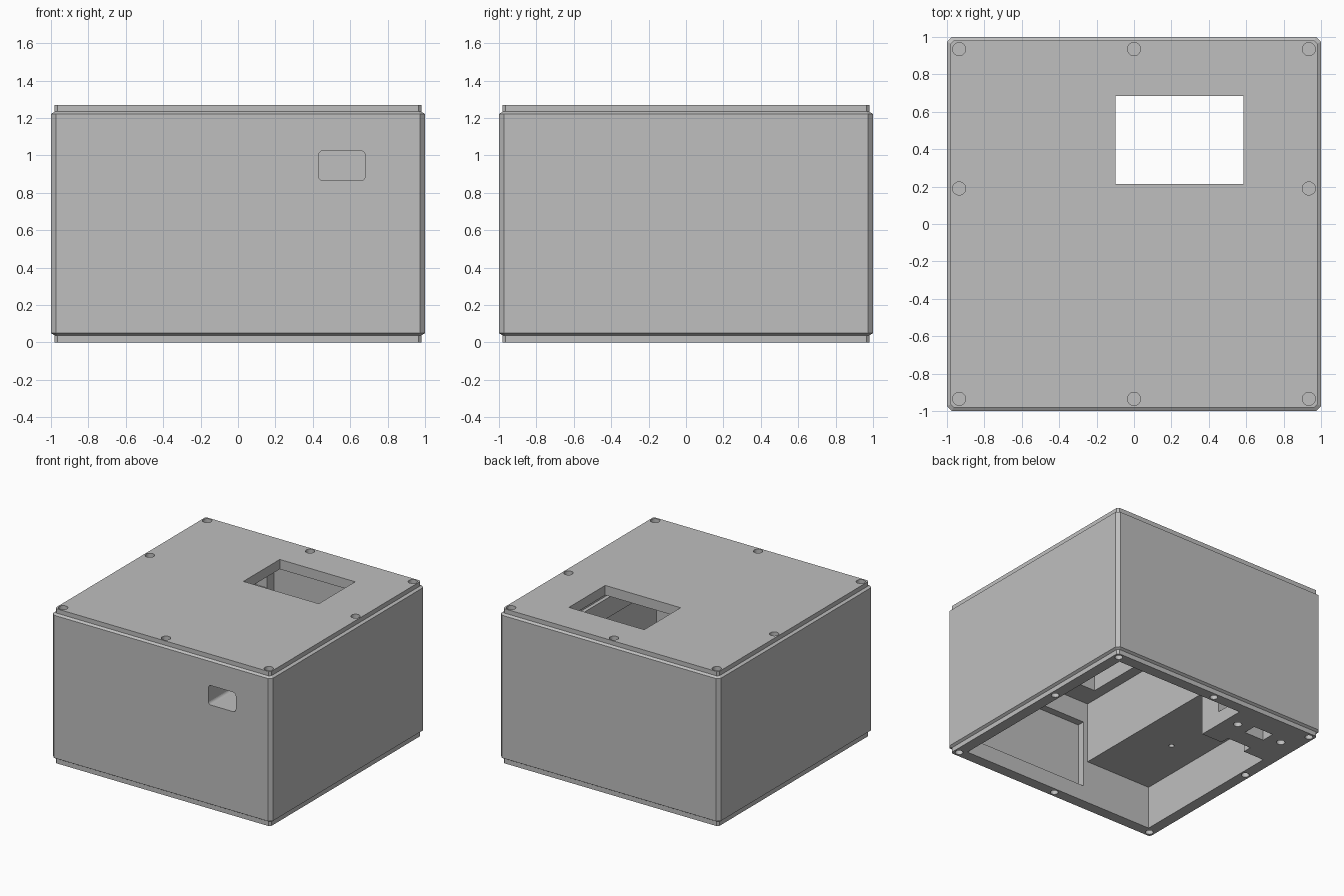
import bpy, bmesh, math

if "Cube" in bpy.data.objects:
    bpy.data.objects.remove(bpy.data.objects["Cube"])

grey = bpy.data.materials.new("plain grey")
grey.diffuse_color = (0.52, 0.52, 0.52, 1)
grey.use_nodes = True
grey.node_tree.nodes["Principled BSDF"].inputs["Base Color"].default_value = grey.diffuse_color


def add_object(name, bm):
    bmesh.ops.recalc_face_normals(bm, faces=bm.faces)
    me = bpy.data.meshes.new(name)
    bm.to_mesh(me)
    bm.free()
    me.materials.append(grey)
    ob = bpy.data.objects.new(name, me)
    bpy.context.scene.collection.objects.link(ob)
    return ob


def prism(name, outline, lo, hi, axis="z"):
    """Extrude a closed 2D outline along z, or along y for axis 'y'."""
    place = (lambda a, b, h: (a, b, h)) if axis == "z" else (lambda a, b, h: (a, h, b))
    bm = bmesh.new()
    rings = [[bm.verts.new(place(a, b, h)) for a, b in outline] for h in (lo, hi)]
    n = len(outline)
    for i in range(n):
        j = (i + 1) % n
        bm.faces.new((rings[0][i], rings[0][j], rings[1][j], rings[1][i]))
    bm.faces.new(rings[0])
    bm.faces.new(rings[1])
    return add_object(name, bm)


def box(name, x0, x1, y0, y1, z0, z1):
    return prism(name, [(x0, y0), (x1, y0), (x1, y1), (x0, y1)], z0, z1)


def cylinder(name, x, y, r, z0, z1, n=24):
    ring = [(x + r * math.cos(2 * math.pi * i / n),
             y + r * math.sin(2 * math.pi * i / n)) for i in range(n)]
    return prism(name, ring, z0, z1)


def rounded_rect(x0, x1, y0, y1, r, steps=5):
    corners = [(x1 - r, y1 - r, 0), (x0 + r, y1 - r, 90),
               (x0 + r, y0 + r, 180), (x1 - r, y0 + r, 270)]
    return [(cx + r * math.cos(math.radians(a + 90 * k / steps)),
             cy + r * math.sin(math.radians(a + 90 * k / steps)))
            for cx, cy, a in corners for k in range(steps + 1)]


def square_ring(h, c):
    """Square of half-width h with corners cut by c."""
    return [(h, c - h), (h, h - c), (h - c, h), (c - h, h),
            (-h, h - c), (-h, c - h), (c - h, -h), (h - c, -h)]


# Case: wide walls with a narrower step at the top and bottom
levels = [(0, 0.98, 0.015), (0.038, 0.98, 0.015), (0.05, 1.0, 0.027),
          (1.222, 1.0, 0.027), (1.234, 0.98, 0.015), (1.27, 0.98, 0.015)]
bm = bmesh.new()
rings = [[bm.verts.new((x, y, z)) for x, y in square_ring(h, c)] for z, h, c in levels]
for low, high in zip(rings, rings[1:]):
    for i in range(8):
        j = (i + 1) % 8
        bm.faces.new((low[i], low[j], high[j], high[i]))
bm.faces.new(rings[0])
bm.faces.new(rings[-1])
case = add_object("enclosure_case", bm)

cutters = [
    # Main cavity, open underneath, and the shallower bay beside it
    box("main_cavity", -0.29, 0.89, -0.89, 0.89, -0.1, 0.856),
    box("side_bay", -0.89, -0.2, -0.89, 0.454, -0.1, 0.354),
    box("bay_notch", -0.70, -0.48, 0.40, 0.53, -0.1, 0.30),
    # Space under the top plate, with a wider upper ledge
    box("upper_pocket", -0.20, 0.75, -0.70, 0.75, 0.80, 1.19),
    box("upper_ledge", -0.30, 0.78, -0.60, 0.66, 1.02, 1.19),
    # Display window through the top
    box("display_window", -0.10, 0.585, 0.213, 0.685, 1.10, 1.40),
    # Shallow recess inside the front wall
    box("front_wall_recess", -0.25, 0.75, -0.95, -0.80, 0.13, 0.685),
    # Rounded port in the front wall
    prism("front_port", rounded_rect(0.43, 0.68, 0.865, 1.025, 0.025), -1.1, -0.65, "y"),
    # Socket recess and its fixing holes in the solid corner
    box("socket_recess", -0.70, -0.52, 0.68, 0.79, -0.1, 0.10),
    cylinder("socket_screw_a", -0.40, 0.738, 0.032, -0.1, 0.08),
    cylinder("socket_screw_b", -0.823, 0.738, 0.032, -0.1, 0.08),
    box("corner_side_recess", -0.50, -0.25, 0.645, 0.86, 0.11, 0.30),
    cylinder("bay_pin_hole", -0.62, -0.30, 0.02, 0.30, 0.42, 16),
]

# Screw recesses round the rim, top and bottom
for x in (-0.935, 0, 0.935):
    for y in (-0.935, 0.19, 0.935):
        if x == 0 and y == 0.19:
            continue
        cutters.append(cylinder("top_screw", x, y, 0.035, 1.215, 1.4))
        cutters.append(cylinder("bottom_screw", x, y, 0.03, -0.1, 0.06))

# Cut everything out of the case, then drop the cutters
for cutter in cutters:
    cutter.hide_render = True
    mod = case.modifiers.new(cutter.name, "BOOLEAN")
    mod.operation = "DIFFERENCE"
    mod.solver = "EXACT"
    mod.object = cutter
bpy.context.view_layer.update()
graph = bpy.context.evaluated_depsgraph_get()
result = bpy.data.meshes.new_from_object(case.evaluated_get(graph))
case.modifiers.clear()
case.data = result
result.materials.clear()
result.materials.append(grey)
for p in result.polygons:
    p.material_index = 0
for cutter in cutters:
    bpy.data.objects.remove(cutter)
